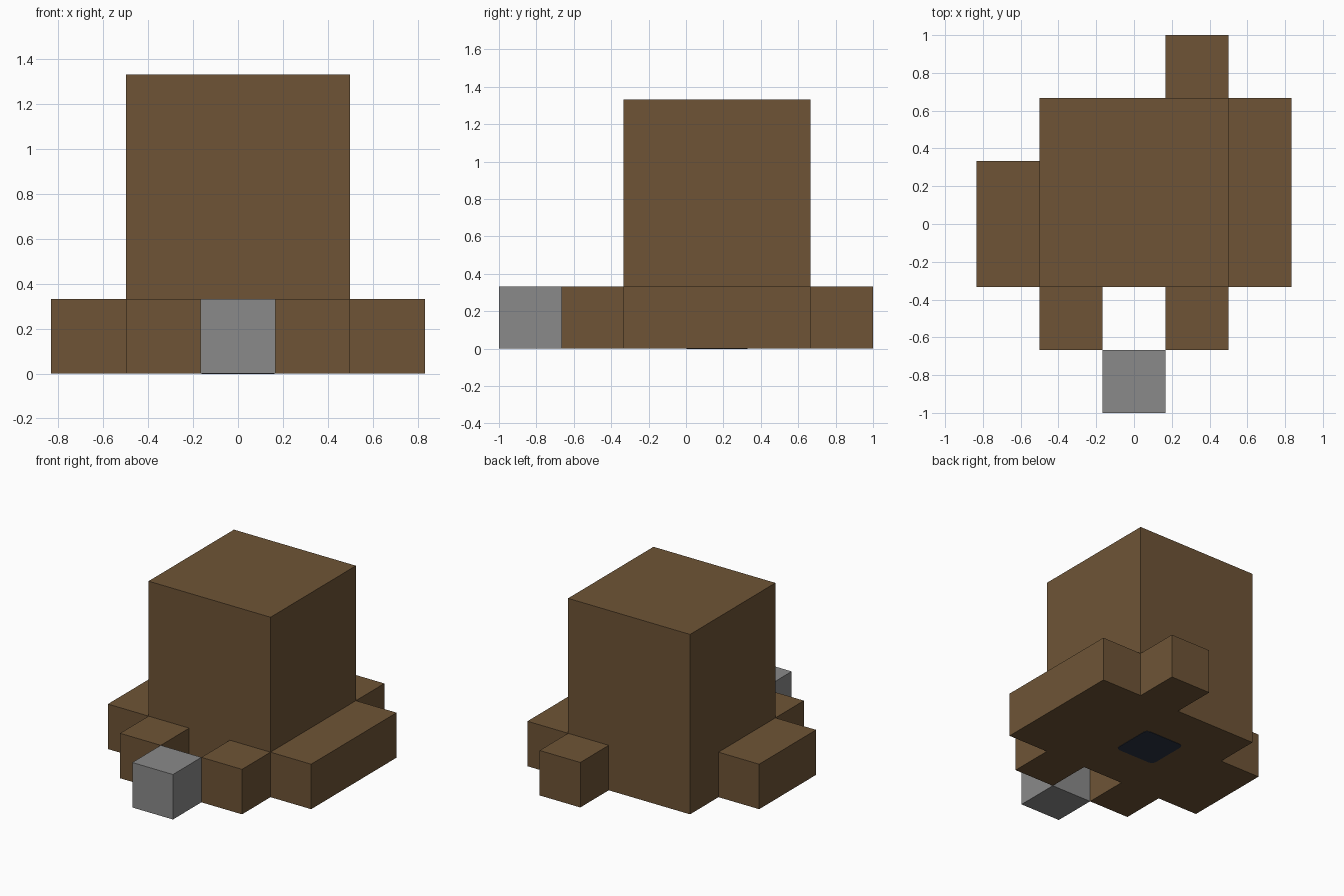
import bpy

# Remove the default object
cube = bpy.data.objects.get("Cube")
if cube:
    bpy.data.objects.remove(cube, do_unlink=True)

U = 1 / 3  # edge length of one block


def linear(c):
    c /= 255
    return c / 12.92 if c <= 0.04045 else ((c + 0.055) / 1.055) ** 2.4


def material(name, *rgb):
    mat = bpy.data.materials.new(name)
    mat.use_nodes = True
    color = [linear(c) for c in rgb] + [1]
    mat.diffuse_color = color
    mat.node_tree.nodes["Principled BSDF"].inputs["Base Color"].default_value = color
    return mat


def box(name, mat, low, high):
    """Flat-shaded box between two corners given in block units."""
    bpy.ops.mesh.primitive_cube_add(size=1)
    obj = bpy.context.object
    obj.name = name
    obj.location = [(a + b) / 2 * U for a, b in zip(low, high)]
    obj.scale = [(b - a) * U for a, b in zip(low, high)]
    bpy.ops.object.transform_apply(location=False, rotation=False, scale=True)
    obj.data.materials.append(mat)
    return obj


bark = material("brown bark", 110, 84, 54)
stone = material("grey stone", 138, 138, 138)
navy = material("dark navy", 42, 50, 67)

# Trunk
box("trunk", bark, (-1.5, -1, 0), (1.5, 2, 4))

# Roots around the trunk
for side, x in (("right", -1.5), ("left", 0.5)):
    box(f"front_root_{side}", bark, (x, -2, 0), (x + 1, -1, 1))
box("side_root_right", bark, (-2.5, -1, 0), (-1.5, 1, 1))
box("side_root_left", bark, (1.5, -1, 0), (2.5, 2, 1))
box("back_root", bark, (0.5, 2, 0), (1.5, 3, 1))

# Loose stone in front
box("stone_block", stone, (-0.5, -3, 0), (0.5, -2, 1))

# Thin plate under the trunk, with clipped corners
plate = box("base_plate", navy, (-0.49, 0.01, -0.008), (0.49, 0.99, 0.008))
plate.data.update()
bevel = plate.modifiers.new("clipped corners", "BEVEL")
bevel.width = 0.03
bevel.segments = 2
bevel.limit_method = "WEIGHT"
weights = plate.data.attributes.new("bevel_weight_edge", "FLOAT", "EDGE")
for edge in plate.data.edges:
    a, b = (plate.data.vertices[i].co for i in edge.vertices)
    weights.data[edge.index].value = float(abs(a.z - b.z) > 0.001)
